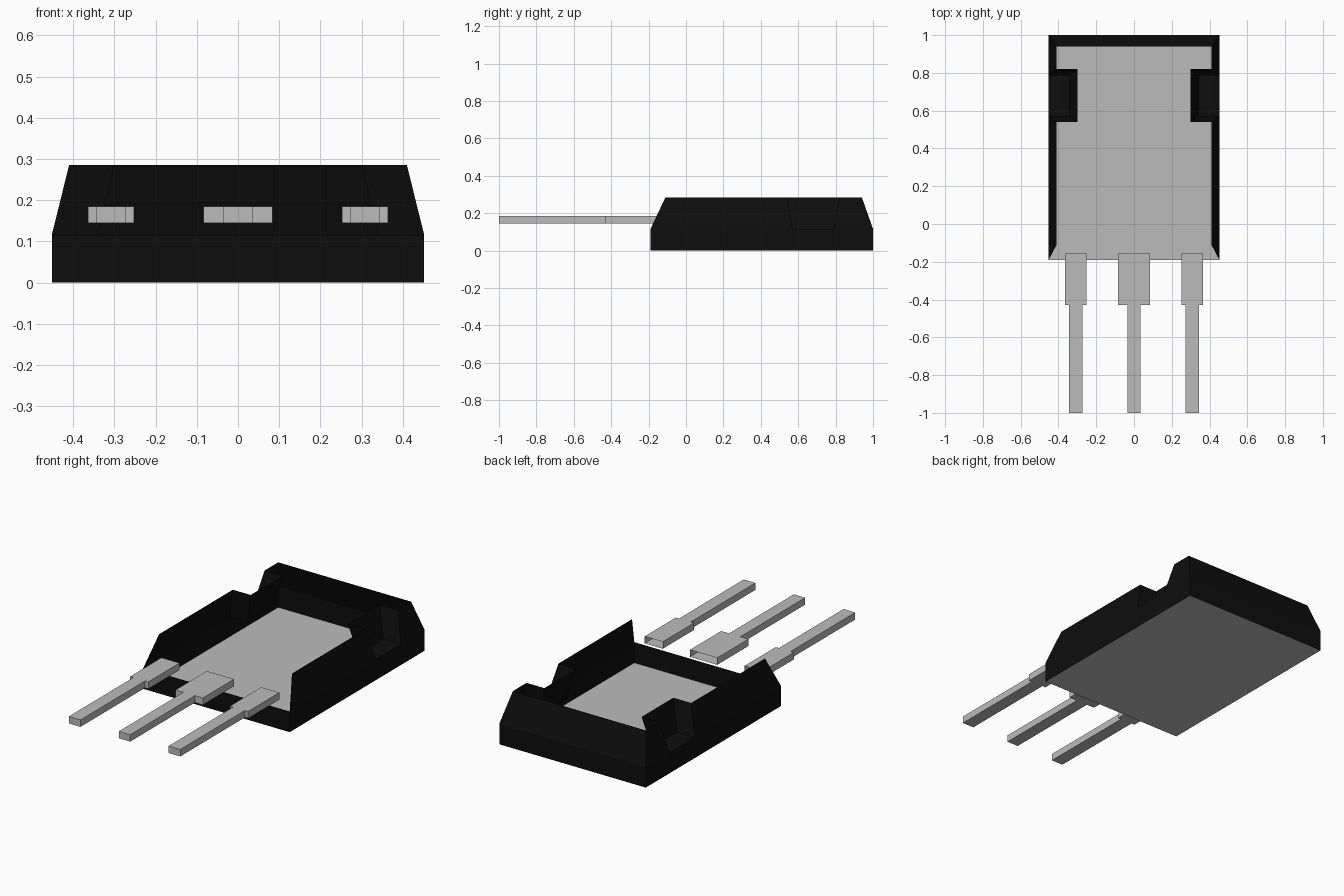
import bpy
import bmesh

if "Cube" in bpy.data.objects:
    bpy.data.objects.remove(bpy.data.objects["Cube"], do_unlink=True)


def material(name, value):
    mat = bpy.data.materials.new(name)
    mat.use_nodes = True
    color = (value, value, value, 1)
    mat.diffuse_color = color
    mat.node_tree.nodes["Principled BSDF"].inputs["Base Color"].default_value = color
    return mat


black = material("black_plastic", 0.004)
metal = material("grey_metal", 0.5)


def make_object(name, faces, mat, mirror=False):
    """Build a mesh from polygons given as corner lists, optionally mirrored in x."""
    bm = bmesh.new()
    for corners in faces:
        bm.faces.new([bm.verts.new(c) for c in corners])
    bmesh.ops.remove_doubles(bm, verts=bm.verts, dist=0.0001)
    bmesh.ops.recalc_face_normals(bm, faces=bm.faces)
    mesh = bpy.data.meshes.new(name)
    bm.to_mesh(mesh)
    bm.free()
    mesh.materials.append(mat)
    obj = bpy.data.objects.new(name, mesh)
    bpy.context.collection.objects.link(obj)
    if mirror:
        obj.modifiers.new("Mirror", 'MIRROR').use_clip = True
    return obj


# Main levels: base, shoulder where the walls start to lean, and top rim
SHOULDER, RIM = 0.115, 0.285
WIDE, NARROW = 0.452, 0.41
FRONT, BACK = -0.19, 1.0
RIM_FRONT, RIM_BACK = -0.11, 0.94


def strip(a, b, c, d, z0, z1):
    """Wall panel between lower edge a-b and upper edge c-d."""
    return [(*a, z0), (*b, z0), (*d, z1), (*c, z1)]


# Metal base plate
make_object("base_plate", [[(-WIDE, FRONT, 0), (WIDE, FRONT, 0),
                            (WIDE, BACK, 0), (-WIDE, BACK, 0)]], metal)

# Upright lower walls all round
corners = [(0, FRONT), (WIDE, FRONT), (WIDE, BACK), (0, BACK)]
make_object("lower_walls", [strip(a, b, a, b, 0, SHOULDER)
                            for a, b in zip(corners, corners[1:])], black, True)

# Leaning upper walls, broken by the side notch; top and front are open
N0, N1 = 0.57, 0.79      # notch ends at its floor
M0, M1 = 0.54, 0.82      # notch ends at the rim
make_object("upper_walls", [
    strip((WIDE, FRONT), (WIDE, N0), (NARROW, RIM_FRONT), (NARROW, M0), SHOULDER, RIM),
    strip((WIDE, N1), (WIDE, BACK), (NARROW, M1), (NARROW, RIM_BACK), SHOULDER, RIM),
    strip((WIDE, BACK), (0, BACK), (NARROW, RIM_BACK), (0, RIM_BACK), SHOULDER, RIM),
], black, True)

# Side notches: floor and three leaning walls
low = [(WIDE, N0), (0.342, N0), (0.342, N1), (WIDE, N1)]
high = [(NARROW, M0), (0.30, M0), (0.30, M1), (NARROW, M1)]
notch = [strip(low[i], low[i + 1], high[i], high[i + 1], SHOULDER, RIM) for i in range(3)]
notch.append([(*p, SHOULDER) for p in low])
make_object("side_notches", notch, black, True)


def lead(name, x, wide, thin, mirror=False):
    """Stepped flat lead, hollow and open at its inner end."""
    inner, step, tip = -0.155, -0.43, -1.0
    z0, z1 = 0.145, 0.184
    right = [(wide, inner), (wide, step), (thin, step), (thin, tip)]
    outline = right + [(-px, py) for px, py in reversed(right)]
    outline = [(x + px, py) for px, py in outline]
    faces = [[(*p, z) for p in outline] for z in (z0, z1)]
    faces += [strip(a, b, a, b, z0, z1) for a, b in zip(outline, outline[1:])]
    make_object(name, faces, metal, mirror)


lead("middle_lead", 0, 0.084, 0.035)
lead("outer_leads", 0.308, 0.056, 0.036, True)
